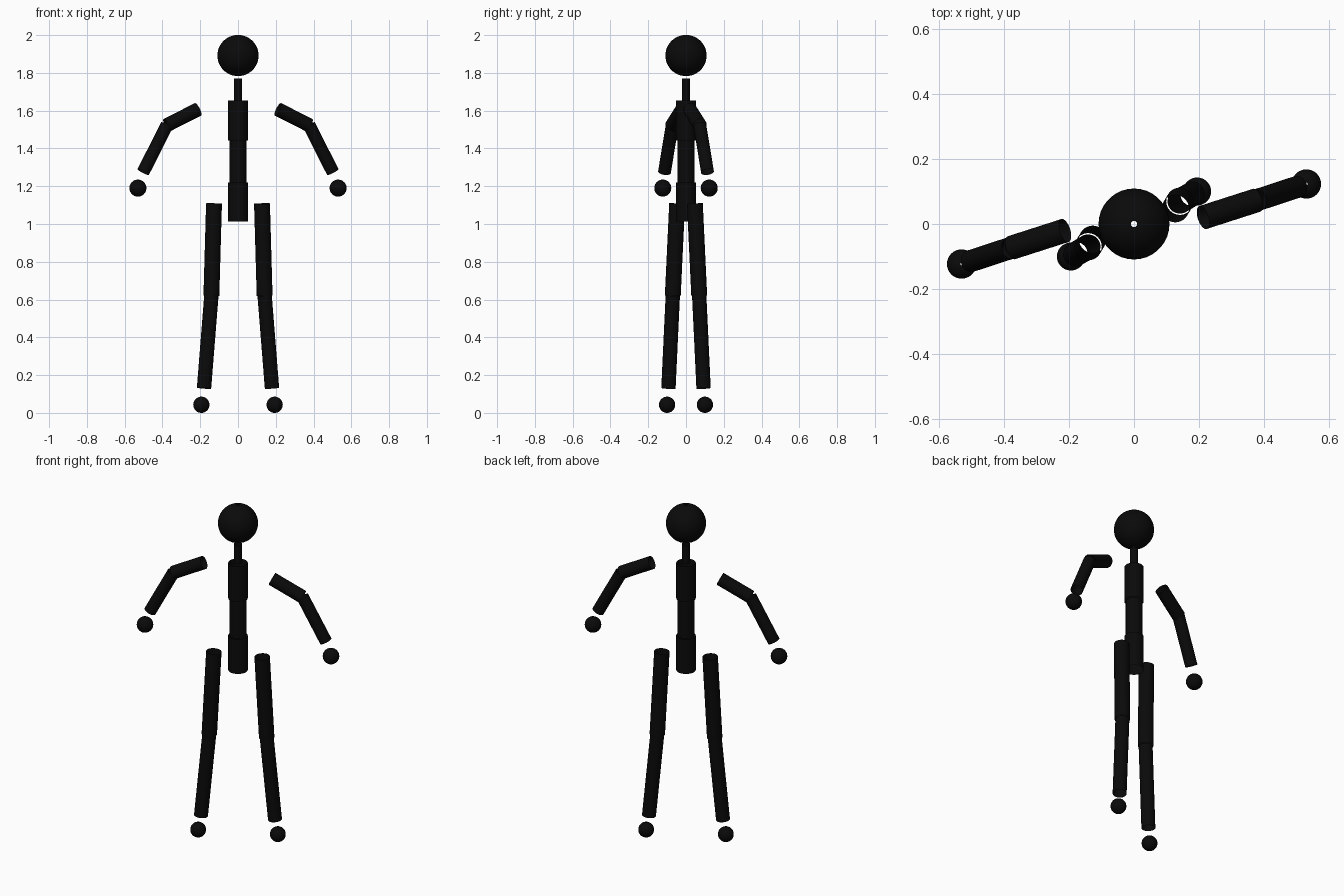
import bpy
import bmesh
from mathutils import Vector

if "Cube" in bpy.data.objects:
    bpy.data.objects.remove(bpy.data.objects["Cube"], do_unlink=True)

black = bpy.data.materials.new("matte_black")
black.use_nodes = True
black.diffuse_color = (0.003, 0.003, 0.003, 1)
black.node_tree.nodes["Principled BSDF"].inputs["Base Color"].default_value = black.diffuse_color


def finish(obj, name):
    obj.name = name
    obj.data.materials.append(black)
    bpy.ops.object.shade_smooth_by_angle()


def tube(name, start, end, radius):
    """Open-ended tube between two points."""
    start, end = Vector(start), Vector(end)
    axis = end - start
    bpy.ops.mesh.primitive_cylinder_add(vertices=32, radius=radius, depth=axis.length,
                                        end_fill_type='NOTHING', location=(start + end) / 2,
                                        rotation=axis.to_track_quat('Z', 'Y').to_euler())
    finish(bpy.context.object, name)


def ball(name, centre, radius):
    """Sphere with a tiny opening at each pole."""
    bpy.ops.mesh.primitive_uv_sphere_add(segments=36, ring_count=36, radius=radius, location=centre)
    obj = bpy.context.object
    bm = bmesh.new()
    bm.from_mesh(obj.data)
    poles = [v for v in bm.verts if abs(v.co.z) > radius * 0.999]
    bmesh.ops.delete(bm, geom=poles, context='VERTS')
    bm.to_mesh(obj.data)
    bm.free()
    finish(obj, name)


# Head, neck and torso
ball("head", (0, 0, 1.892), 0.109)
tube("neck", (0, 0, 1.655), (0, 0, 1.77), 0.021)
tube("chest", (0, 0, 1.443), (0, 0, 1.655), 0.053)
tube("waist", (0, 0, 1.22), (0, 0, 1.443), 0.045)
tube("hips", (0, 0, 1.013), (0, 0, 1.22), 0.053)

# Limbs: the right side is the left side turned half round the vertical axis
for side, s in (("left", 1), ("right", -1)):
    def at(x, y, z):
        return (s * x, s * y, z)

    shoulder, elbow, wrist = at(0.212, 0.02, 1.607), at(0.377, 0.073, 1.523), at(0.502, 0.114, 1.275)
    tube(side + "_upper_arm", shoulder, elbow, 0.037)
    tube(side + "_forearm", elbow, wrist, 0.034)
    ball(side + "_hand", at(0.53, 0.123, 1.19), 0.045)

    hip, knee, ankle = at(0.127, 0.047, 1.108), at(0.141, 0.07, 0.62), at(0.18, 0.093, 0.13)
    tube(side + "_thigh", hip, knee, 0.042)
    tube(side + "_shin", knee, ankle, 0.038)
    ball(side + "_foot", at(0.194, 0.1, 0.043), 0.043)
